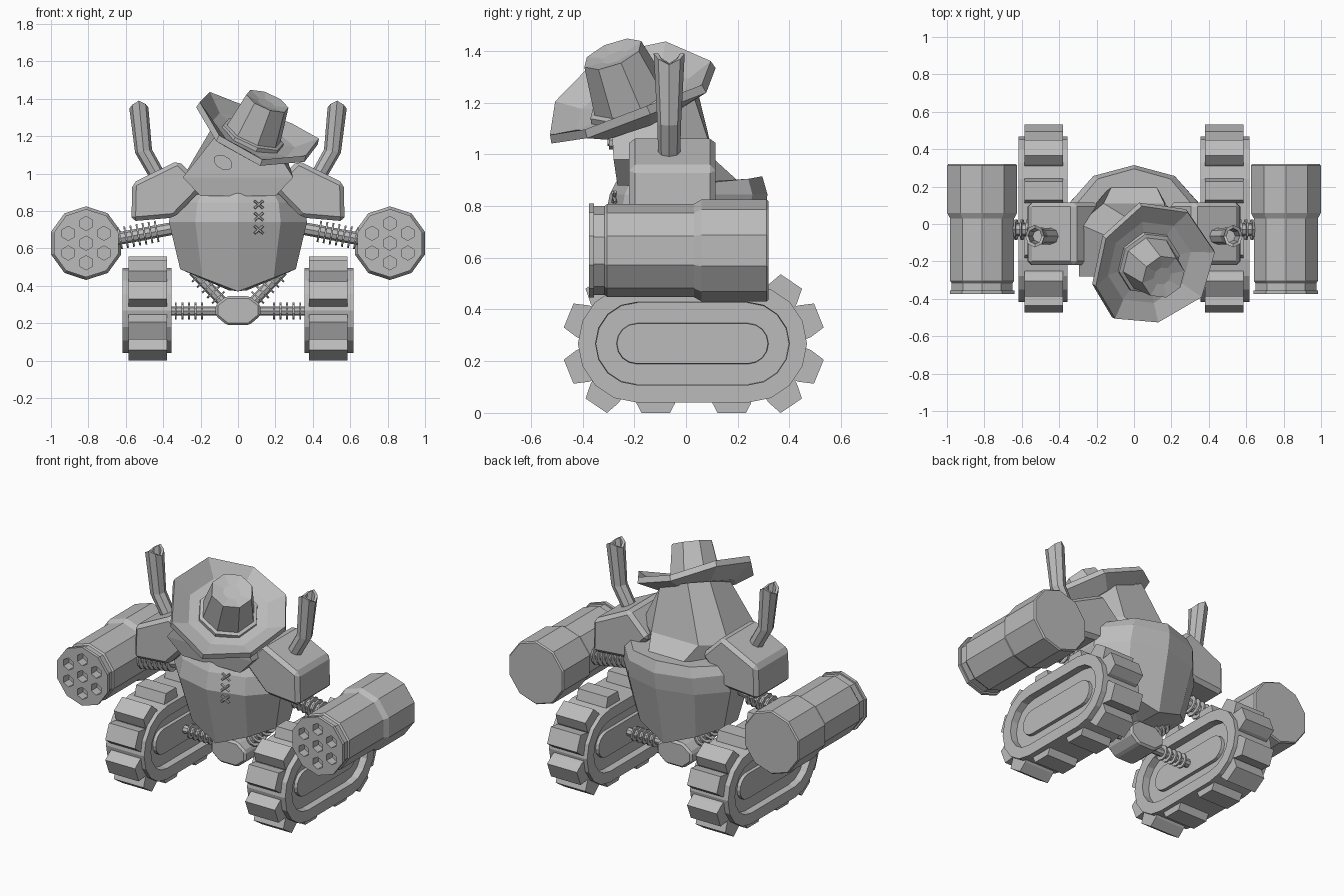
import bpy, bmesh, math
from mathutils import Vector as V
from math import cos, sin, pi, radians

if "Cube" in bpy.data.objects:
    bpy.data.objects.remove(bpy.data.objects["Cube"])

grey = bpy.data.materials.new("plain grey")
grey.diffuse_color = (0.5, 0.5, 0.5, 1)
grey.use_nodes = True
grey.node_tree.nodes["Principled BSDF"].inputs["Base Color"].default_value = grey.diffuse_color


def finish(name, bm, mirror=False, bevel=0):
    bmesh.ops.recalc_face_normals(bm, faces=bm.faces)
    me = bpy.data.meshes.new(name)
    bm.to_mesh(me)
    bm.free()
    me.materials.append(grey)
    ob = bpy.data.objects.new(name, me)
    bpy.context.collection.objects.link(ob)
    if bevel:
        m = ob.modifiers.new("bevel", 'BEVEL')
        m.width, m.segments = bevel, 1
    if mirror:
        ob.modifiers.new("mirror", 'MIRROR').use_mirror_merge = False
    return ob


def loft(bm, rings, caps=True):
    vs = [[bm.verts.new(p) for p in r] for r in rings]
    n = len(vs[0])
    for a, b in zip(vs, vs[1:]):
        for i in range(n):
            bm.faces.new((a[i], a[(i + 1) % n], b[(i + 1) % n], b[i]))
    if caps:
        bm.faces.new(vs[0])
        bm.faces.new(vs[-1])


def circle(c, d, r, n, phase=0):
    """Ring of n points around c, square to direction d."""
    d = V(d).normalized()
    u = d.cross(V((0, 1, 0)) if abs(d.y) < 0.9 else V((1, 0, 0))).normalized()
    w = d.cross(u)
    return [V(c) + r * (cos(t) * u + sin(t) * w)
            for t in (2 * pi * i / n + phase for i in range(n))]


def tube(bm, p, q, r, n=8):
    d = V(q) - V(p)
    loft(bm, [circle(p, d, r, n), circle(q, d, r, n)])


def oval(z, rx, yf, yb, side=0, back=0, n=10):
    """Level ring, raised at its sides and back by the given amounts."""
    return [(rx * cos(t), (yf + yb) / 2 + (yb - yf) / 2 * sin(t),
             z + side * abs(cos(t)) + back * max(0, sin(t)))
            for t in (2 * pi * i / n + pi / 2 for i in range(n))]


def spring(name, p, q, r, coil, a, b, count):
    bm = bmesh.new()
    p, q = V(p), V(q)
    tube(bm, p, q, r)
    u = (q - p).normalized() * 0.005
    for i in range(count):
        c = p.lerp(q, a + (b - a) * i / (count - 1))
        tube(bm, c - u, c + u, coil, 10)
    finish(name, bm, True)


# Tracks: stepped belt with recessed sides
CY, CZ, H = 0.03, 0.268, 0.215


def stadium(x, r):
    pts = []
    for s, t0 in ((1, -90), (-1, 90)):
        for i in range(9):
            t = radians(t0 + 22.5 * i)
            pts.append((x, CY - 0.005 + s * H + r * cos(t), CZ + r * sin(t)))
    return pts


bm = bmesh.new()
loft(bm, [stadium(x, r) for x, r in (
    (0.38, 0.077), (0.40, 0.079), (0.40, 0.158), (0.355, 0.16), (0.355, 0.228),
    (0.618, 0.228), (0.618, 0.16), (0.575, 0.158), (0.575, 0.079), (0.595, 0.077))])
finish("track_belt", bm, True)

# Track lugs
bm = bmesh.new()
spots = [(CY + s * 0.147, t) for s in (1, -1) for t in (90, -90)]
spots += [(CY + H, t) for t in (22, 56, -22, -56)]
spots += [(CY - H, 180 + t) for t in (22, 56, -22, -56)]
for y, t in spots:
    nrm = V((0, cos(radians(t)), sin(radians(t))))
    tan = V((0, -nrm.z, nrm.y))
    o = V((0, y, CZ))
    w0, w1, top = (0.075, 0.055, 0.268) if t == -90 else (0.066, 0.05, 0.29)
    rings = []
    for x in (0.38, 0.585):
        rings.append([o + V((x, 0, 0)) + nrm * h + tan * w for h, w in
                      ((0.2, -w0), (0.23, -w0), (top, -w1),
                       (top, w1), (0.23, w0), (0.2, w0))])
    loft(bm, rings)
finish("track_lugs", bm, True)

# Hub, axles and struts
bm = bmesh.new()
prof = [(-0.12, 0.30), (-0.12, 0.24), (-0.06, 0.19), (0.06, 0.19),
        (0.12, 0.24), (0.12, 0.30), (0.06, 0.345), (-0.06, 0.345)]
loft(bm, [[(x, y, z) for x, z in prof] for y in (-0.1, 0.12)])
finish("axle_hub", bm, bevel=0.012)
spring("axle_spring", (0.1, 0.02, 0.265), (0.41, 0.02, 0.265), 0.025, 0.045, 0.3, 0.75, 5)
spring("body_strut", (0.06, 0.0, 0.29), (0.24, 0.0, 0.48), 0.028, 0.045, 0.25, 0.85, 5)

# Bowl shaped body, its underside dropping to a keel
bm = bmesh.new()
loft(bm, [oval(*a) for a in (
    (0.375, 0.05, -0.08, 0.08), (0.37, 0.325, -0.22, 0.22, 0.125),
    (0.74, 0.388, -0.315, 0.30), (0.845, 0.37, -0.295, 0.315),
    (0.895, 0.33, -0.27, 0.295, -0.01, 0.02))])
finish("body", bm)

# Leaning head with a flat front, cut off along the plane of the hat


def head_ring(z, x0, x, yf, ym, yb):
    return [(x0 + a * x, y, z) for a, y in
            ((-1, yf), (1, yf), (1, ym), (0.55, yb), (-0.55, yb), (-1, ym))]


rings = [head_ring(*a) for a in (
    (0.88, 0, 0.2, -0.265, 0.05, 0.22), (0.98, 0, 0.295, -0.28, 0.0, 0.11),
    (0, 0.065, 0.175, -0.285, -0.08, 0.03))]
rings[2] = [(x, y, 1.165 - 0.42 * (x - 0.08) + 0.4 * (y + 0.205)) for x, y, z in rings[2]]
bm = bmesh.new()
loft(bm, rings)
finish("head", bm)

# Eye ring and pupil
bm = bmesh.new()
for r, y in ((1, -0.298), (0.7, -0.304)):
    rings = []
    for yy in (y, -0.25):
        ring = []
        for i in range(10):
            a, b = 0.055 * r * cos(i * pi / 5), 0.036 * r * sin(i * pi / 5)
            ring.append((-0.08 + a * 0.87 + b * 0.5, yy, 1.06 - a * 0.5 + b * 0.87))
        rings.append(ring)
    loft(bm, rings)
finish("eye", bm)

# Cross stitches on the chest
bm = bmesh.new()
for z in (0.70, 0.77, 0.835):
    y = -0.29 if z < 0.8 else -0.283
    for s in (1, -1):
        tube(bm, (0.088, y, z - s * 0.02), (0.134, y + 0.01, z + s * 0.02), 0.007, 6)
finish("stitches", bm)

# Shoulders
bm = bmesh.new()
prof = [(0.18, 0.93), (0.32, 1.07), (0.565, 0.95), (0.57, 0.745), (0.34, 0.765)]
loft(bm, [[(x, y, z) for x, z in prof] for y in (-0.22, 0.115)])
finish("shoulder", bm, True, 0.022)

# Bent exhaust pipes, hollow at the top
bm = bmesh.new()
path = [((0.42, -0.065, 0.97), (0.4, 0, 0.6), 0.042), ((0.505, -0.065, 1.12), (0.2, 0, 1), 0.046),
        ((0.53, -0.065, 1.37), (0.05, 0, 1), 0.06), ((0.53, -0.065, 1.37), (0.05, 0, 1), 0.042),
        ((0.51, -0.065, 1.16), (0.15, 0, 1), 0.032)]
rings = [circle(c, d, r, 8) for c, d, r in path]
for k in (2, 3):
    for i, p in enumerate(rings[k]):
        p.z += 0.02 * cos(2 * (2 * pi * i / 8) + pi)
        p.x = 0.53 + (p.x - 0.53) * 0.85
loft(bm, rings)
finish("exhaust_pipe", bm, True)

# Arm springs
spring("arm_spring", (0.33, -0.03, 0.71), (0.68, -0.03, 0.645), 0.034, 0.058, 0.3, 0.86, 7)

# Gun barrels with seven bored holes
AX, AZ = 0.812, 0.628
bm = bmesh.new()
loft(bm, [circle((AX, y, AZ), (0, 1, 0), r, 10) for y, r in (
    (-0.375, 0.165), (-0.375, 0.182), (-0.355, 0.182), (-0.355, 0.172), (-0.315, 0.172),
    (-0.305, 0.18), (0.03, 0.18), (0.06, 0.197), (0.312, 0.197), (0.32, 0.19))])
gun = finish("gun_barrel", bm)
bm = bmesh.new()
for i in range(7):
    t = radians(90 + 60 * i)
    k = 0.105 if i < 6 else 0
    x, z = AX + k * cos(t) * 1.05, AZ + k * sin(t)
    loft(bm, [circle((x, y, z), (0, 1, 0), 0.038, 6) for y in (-0.45, -0.32)])
cutter = finish("bore_cutter", bm)
cutter.hide_render = True
mod = gun.modifiers.new("bores", 'BOOLEAN')
mod.operation, mod.solver, mod.object = 'DIFFERENCE', 'EXACT', cutter
bpy.context.view_layer.objects.active = gun
bpy.ops.object.modifier_apply(modifier="bores")
bpy.data.objects.remove(cutter)
gun.modifiers.new("mirror", 'MIRROR').use_mirror_merge = False

# Tilted hat: curled brim and dented crown
tilt = V((0, 0, 1)).rotation_difference(V((0.42, -0.40, 1))).to_matrix()
base = V((0.07, -0.2, 1.18))


def hat_ring(r, z, curl=0, n=8):
    return [base + tilt @ V((r * cos(t), r * sin(t), z + curl * cos(t) ** 2))
            for t in (2 * pi * i / n + radians(12) for i in range(n))]


bm = bmesh.new()
loft(bm, [hat_ring(*a) for a in (
    (0.12, -0.02), (0.24, -0.02, 0.02), (0.352, 0.005, 0.085),
    (0.345, 0.04, 0.085), (0.24, 0.015, 0.02), (0.12, 0.01))])
finish("hat_brim", bm)
bm = bmesh.new()
loft(bm, [hat_ring(*a) for a in (
    (0.18, -0.01), (0.175, 0.035), (0.155, 0.04), (0.122, 0.24), (0.05, 0.225))])
finish("hat_crown", bm)
